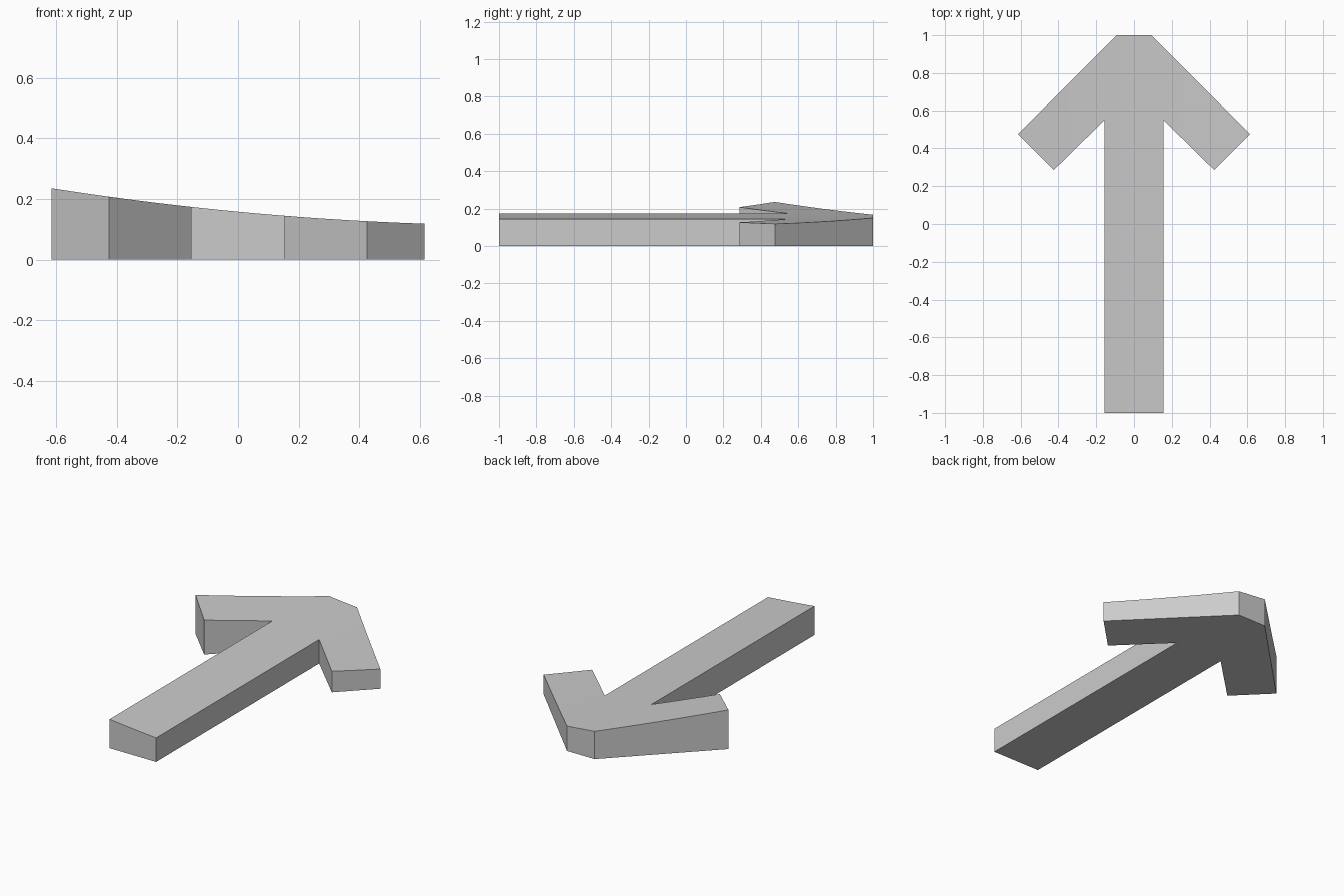
import bpy, bmesh

cube = bpy.data.objects.get("Cube")
if cube:
    bpy.data.objects.remove(cube)

# Plain grey material
grey = bpy.data.materials.new("light grey")
grey.use_nodes = True
colour = (0.6, 0.6, 0.6, 1)
grey.diffuse_color = colour
grey.node_tree.nodes["Principled BSDF"].inputs["Base Color"].default_value = colour


def top_height(x):
    """Gently curved top, high on the right and low on the left."""
    return 0.158 - 0.095 * x + 0.05 * x * x


# Arrow outline: one half, mirrored across x
half = [(0.155, -1), (0.155, 0.55), (0.425, 0.285), (0.615, 0.475), (0.092, 1)]
outline = half + [(-x, y) for x, y in reversed(half)]

bm = bmesh.new()
base = bm.faces.new([bm.verts.new((x, y, 0)) for x, y in outline])
result = bmesh.ops.extrude_face_region(bm, geom=[base], use_keep_orig=True)
for v in result["geom"]:
    if isinstance(v, bmesh.types.BMVert):
        v.co.z = 1

# Slice into strips so the top can follow its curve
for i in range(-8, 8):
    geom = bm.verts[:] + bm.edges[:] + bm.faces[:]
    bmesh.ops.bisect_plane(bm, geom=geom, plane_co=(0.08 * i + 0.04, 0, 0),
                           plane_no=(1, 0, 0))
for v in bm.verts:
    if v.co.z > 0.5:
        v.co.z = top_height(v.co.x)
bmesh.ops.triangulate(bm, faces=[f for f in bm.faces if len(f.verts) > 4])
bmesh.ops.recalc_face_normals(bm, faces=bm.faces[:])

mesh = bpy.data.meshes.new("arrow")
bm.to_mesh(mesh)
bm.free()
mesh.materials.append(grey)
arrow = bpy.data.objects.new("arrow", mesh)
bpy.context.collection.objects.link(arrow)

# Smooth the curved top while keeping the rim sharp
bpy.ops.object.select_all(action="DESELECT")
arrow.select_set(True)
bpy.context.view_layer.objects.active = arrow
bpy.ops.object.shade_smooth_by_angle()
